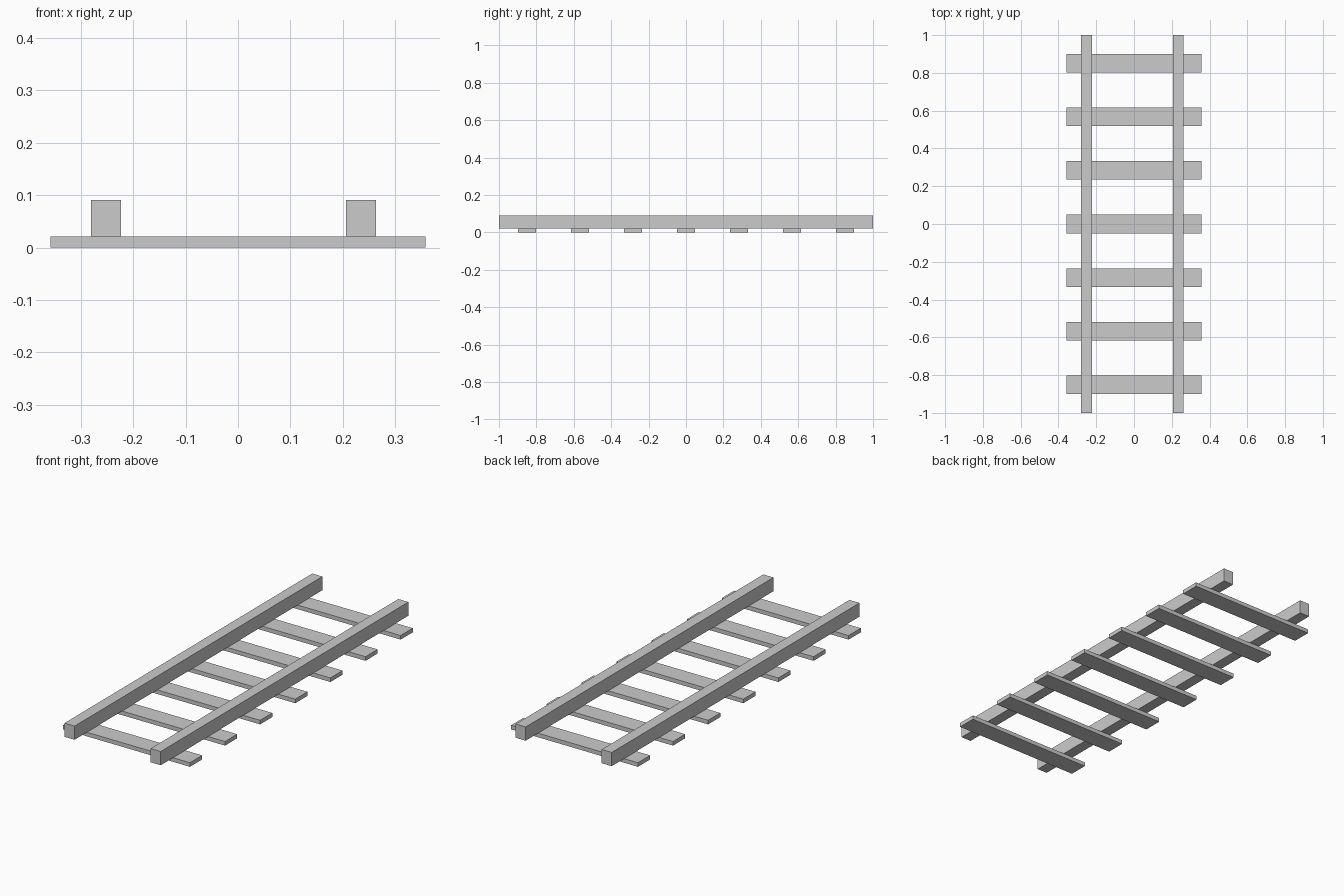
import bpy

if "Cube" in bpy.data.objects:
    bpy.data.objects.remove(bpy.data.objects["Cube"])


def box(name, x, y, z):
    """Axis-aligned box from (min, max) ranges."""
    bpy.ops.mesh.primitive_cube_add(size=1, location=[sum(r) / 2 for r in (x, y, z)])
    ob = bpy.context.object
    ob.name = name
    ob.scale = [r[1] - r[0] for r in (x, y, z)]
    bpy.ops.object.transform_apply(location=False, rotation=False, scale=True)
    return ob


SLEEPER_TOP = 0.021
SLEEPER_WIDTH = 0.098
SLEEPER_COUNT = 7
SPACING = 0.2835

# Cross sleepers lying on the ground
for i in range(SLEEPER_COUNT):
    y = (i - (SLEEPER_COUNT - 1) / 2) * SPACING
    box(f"sleeper_{i + 1}", (-0.358, 0.358),
        (y - SLEEPER_WIDTH / 2, y + SLEEPER_WIDTH / 2), (0, SLEEPER_TOP))

# Two long rails, set slightly left of centre
for name, x in (("left_rail", -0.252), ("right_rail", 0.2345)):
    box(name, (x - 0.0285, x + 0.0285), (-1, 1), (SLEEPER_TOP, 0.091))
